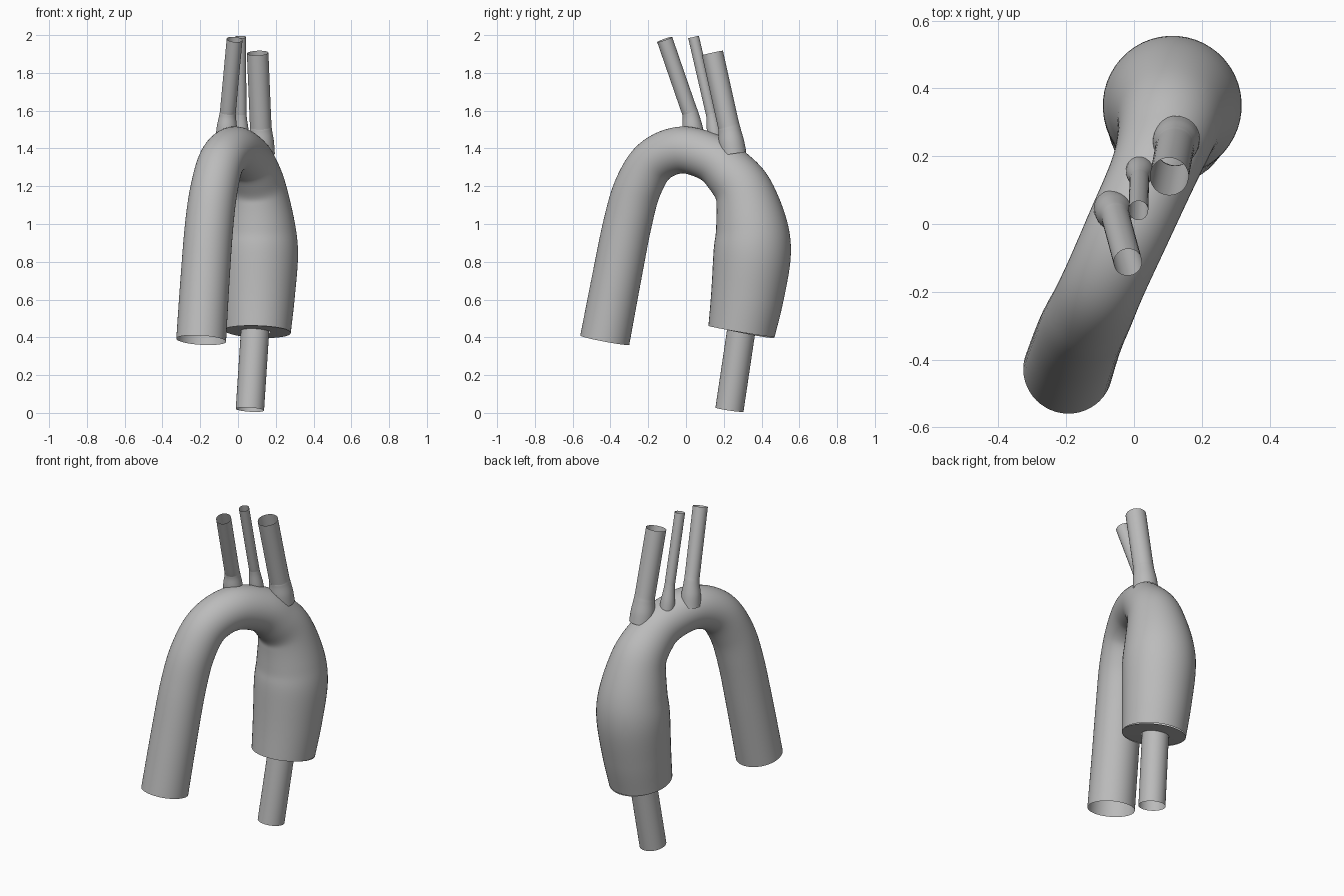
import bpy
import bmesh
import math
from mathutils import Vector

if "Cube" in bpy.data.objects:
    bpy.data.objects.remove(bpy.data.objects["Cube"], do_unlink=True)

# One plain grey for the whole model
grey = bpy.data.materials.new("plain grey")
grey.use_nodes = True
COLOUR = (0.5, 0.5, 0.5, 1)
grey.diffuse_color = COLOUR
grey.node_tree.nodes["Principled BSDF"].inputs["Base Color"].default_value = COLOUR


def smooth_path(stations, steps):
    """Catmull-Rom through (x, y, z, radius) stations."""
    p = [Vector(s) for s in stations]
    p = [2 * p[0] - p[1]] + p + [2 * p[-1] - p[-2]]
    out = []
    for a, b, c, d in zip(p, p[1:], p[2:], p[3:]):
        for i in range(steps):
            t = i / steps
            out.append(0.5 * (2 * b + (c - a) * t + (2 * a - 5 * b + 4 * c - d) * t**2
                              + (3 * b - a - 3 * c + d) * t**3))
    return out + [p[-2]]


def tube(name, stations, steps=8, sides=48):
    """Open-ended round tube swept along the stations."""
    path = smooth_path(stations, steps)
    centres = [s.to_3d() for s in path]
    bm = bmesh.new()
    rings = []
    side = Vector((1, 0, 0))
    last = len(path) - 1
    for i, s in enumerate(path):
        along = (centres[min(i + 1, last)] - centres[max(i - 1, 0)]).normalized()
        side = (side - along * side.dot(along)).normalized()
        up = along.cross(side)
        angles = [math.tau * k / sides for k in range(sides)]
        rings.append([bm.verts.new(centres[i] + s[3] * (math.cos(a) * side + math.sin(a) * up))
                      for a in angles])
    for r, q in zip(rings, rings[1:]):
        for k in range(sides):
            n = (k + 1) % sides
            bm.faces.new((r[k], r[n], q[n], q[k]))
    mesh = bpy.data.meshes.new(name)
    bm.to_mesh(mesh)
    bm.free()
    mesh.materials.append(grey)
    obj = bpy.data.objects.new(name, mesh)
    bpy.context.collection.objects.link(obj)
    bpy.ops.object.select_all(action="DESELECT")
    obj.select_set(True)
    bpy.context.view_layer.objects.active = obj
    bpy.ops.object.shade_smooth_by_angle(angle=math.radians(40))
    return obj


# Main arch: straight front leg, bend, swelling rear leg
tube("main_arch", [
    (-.195, -.43, .385, .132), (-.175, -.37, .70, .13), (-.152, -.31, 1.0, .128),
    (-.125, -.254, 1.195, .125), (-.085, -.165, 1.335, .122), (-.02, -.02, 1.392, .124),
    (.05, .137, 1.348, .127), (.085, .232, 1.27, .138), (.105, .307, 1.165, .157),
    (.113, .347, .99, .19), (.113, .35, .84, .205), (.108, .325, .62, .193),
    (.102, .294, .432, .178)])

# Flat ring closing the rear leg around the lower tube
tube("rear_leg_base", [(.102, .294, .432, .178), (.1019, .2936, .430, .07)], steps=1)

# Narrow tube hanging below
tube("lower_tube", [(.092, .296, .46, .075), (.063, .23, .017, .075)])


# Upright branches, each with a flared collar at its foot
def branch(name, foot, neck, tip, foot_radius, radius):
    foot, neck, tip = Vector(foot), Vector(neck), Vector(tip)
    collar = foot.lerp(neck, 0.5)
    tube(name, [(*foot, foot_radius), (*collar, foot_radius * .96), (*neck, radius * 1.03),
                (*neck.lerp(tip, .15), radius), (*tip, radius)], sides=32)


branch("front_branch", (-.063, .045, 1.44), (-.055, .024, 1.58), (-.018, -.113, 1.977), .056, .042)
branch("middle_branch", (.018, .165, 1.40), (.016, .137, 1.57), (.013, .04, 1.99), .042, .029)
branch("rear_branch", (.125, .25, 1.37), (.121, .23, 1.50), (.104, .14, 1.905), .07, .057)
